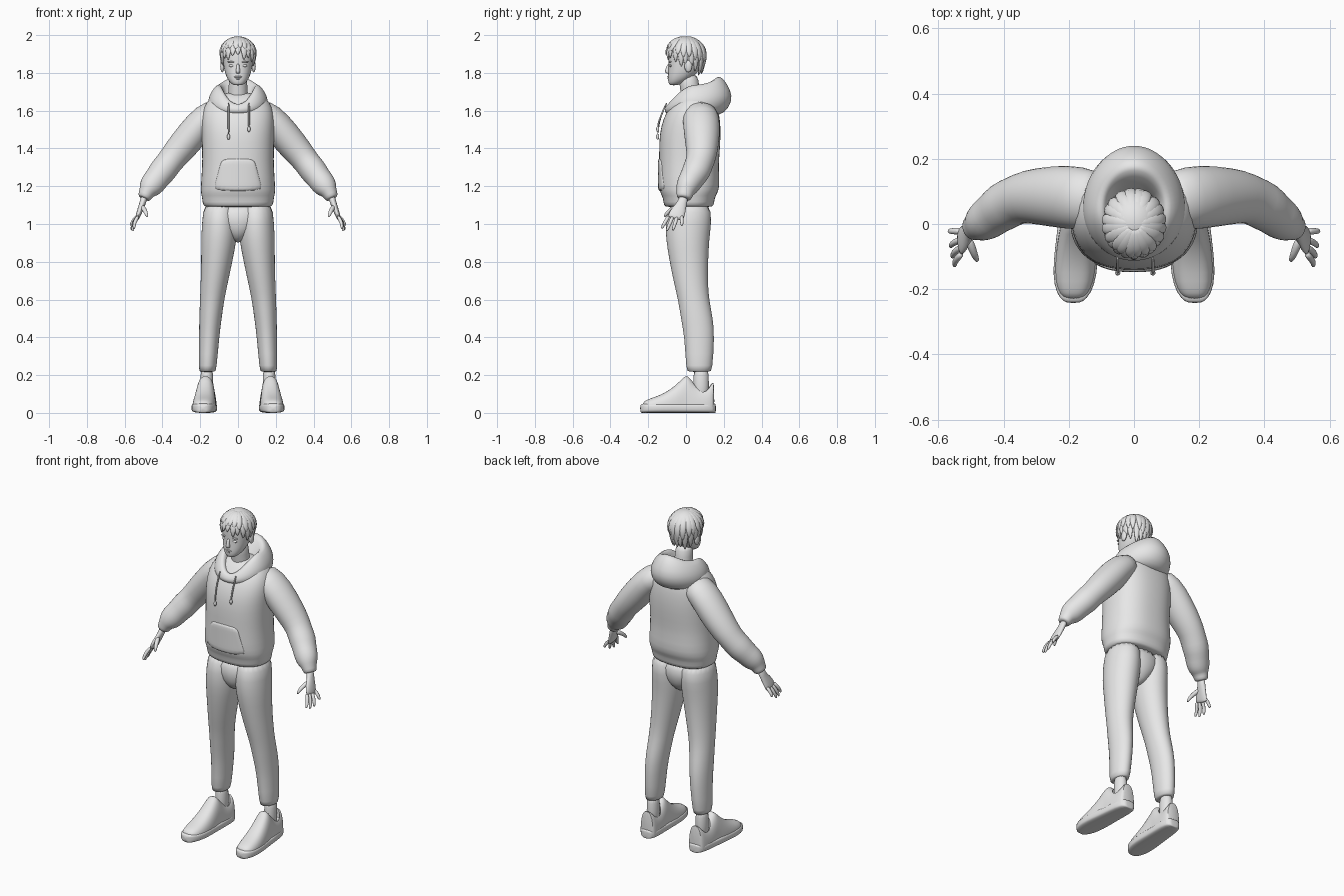
import bpy, bmesh, math, random
from mathutils import Vector

random.seed(4)
if "Cube" in bpy.data.objects:
    bpy.data.objects.remove(bpy.data.objects["Cube"])

grey = bpy.data.materials.new("plain_grey")
grey.use_nodes = True
grey.diffuse_color = (.8, .8, .8, 1)
grey.node_tree.nodes["Principled BSDF"].inputs["Base Color"].default_value = (.8, .8, .8, 1)


def finish(name, bm, mirror=False, level=1):
    """Turn a bmesh into a smooth, optionally mirrored object."""
    bmesh.ops.recalc_face_normals(bm, faces=bm.faces)
    mesh = bpy.data.meshes.new(name)
    bm.to_mesh(mesh)
    bm.free()
    mesh.materials.append(grey)
    mesh.shade_smooth()
    obj = bpy.data.objects.new(name, mesh)
    bpy.context.collection.objects.link(obj)
    if mirror:
        obj.modifiers.new("mirror", 'MIRROR').use_mirror_merge = False
    if level:
        sub = obj.modifiers.new("smooth", 'SUBSURF')
        sub.levels = sub.render_levels = level
    return obj


def skin(name, rings, closed=False, **options):
    """Bridge rings of points; cap the ends unless the rings close on themselves."""
    bm = bmesh.new()
    loops = [[bm.verts.new(p) for p in ring] for ring in rings]
    n = len(loops[0])
    pairs = list(zip(loops, loops[1:]))
    if closed:
        pairs.append((loops[-1], loops[0]))
    else:
        bm.faces.new(loops[0])
        bm.faces.new(loops[-1])
    for a, b in pairs:
        for i in range(n):
            j = (i + 1) % n
            bm.faces.new((a[i], a[j], b[j], b[i]))
    return finish(name, bm, **options)


def power(value, exponent):
    return math.copysign(abs(value) ** exponent, value)


def angles(n):
    return [math.tau * i / n for i in range(n)]


def loft(name, stations, n=16, squareness=2, flat=False, side=(0, 1, 0), **options):
    """Oval rings along a path; each station is x, y, z, thickness, width along side."""
    centres = [Vector(s[:3]) for s in stations]
    rings = []
    for i, (c, s) in enumerate(zip(centres, stations)):
        t = Vector((0, 0, 1))
        if not flat:
            t = (centres[min(i + 1, len(centres) - 1)] - centres[max(i - 1, 0)]).normalized()
        v = Vector(side)
        v = (v - t * t.dot(v)).normalized()
        u = v.cross(t)
        e = 2 / squareness
        rings.append([c + u * s[3] * power(math.cos(a), e) + v * s[4] * power(math.sin(a), e)
                      for a in angles(n)])
    return skin(name, rings, **options)


def column(name, rows, **options):
    """Upright loft on the centre line; each row is z, y, half width, half depth."""
    return loft(name, [(0, y, z, a, b) for z, y, a, b in rows], flat=True, **options)


def ball(name, place, size, mirror=False):
    bm = bmesh.new()
    bmesh.ops.create_uvsphere(bm, u_segments=20, v_segments=14, radius=1)
    bmesh.ops.scale(bm, vec=size, verts=bm.verts)
    bmesh.ops.translate(bm, vec=place, verts=bm.verts)
    return finish(name, bm, mirror, 0)


# Hoodie body with gathered hem
column("hoodie_body", [
    (1.09, .015, .165, .115), (1.093, .015, .187, .133), (1.14, .015, .19, .137),
    (1.16, .015, .197, .15), (1.2, .018, .198, .163), (1.3, .015, .19, .157),
    (1.38, .018, .19, .161), (1.48, .022, .193, .163), (1.56, .03, .195, .15),
    (1.62, .04, .182, .128), (1.66, .045, .155, .095), (1.7, .045, .1, .06)],
    n=32, squareness=2.4)

# Front pocket hugging the body
pocket = []
for i in range(6):
    z, w = 1.17 + .036 * i, .135 - .01 * i
    xs = [w * k / 5 for k in range(-5, 6)]
    arc = [(x, .016 - .16 * (1 - abs(x / .193) ** 2.4) ** .42, z) for x in xs]
    pocket.append([(x, y - .004, z) for x, y, z in arc] +
                  [(x, y + .012, z) for x, y, z in reversed(arc)])
skin("hoodie_pocket", pocket)

# Sleeves with bunched forearm and cuff
loft("sleeves", [
    (.09, .07, 1.6, .075, .085), (.17, .08, 1.565, .08, .1), (.245, .085, 1.47, .086, .096),
    (.33, .085, 1.37, .077, .082), (.365, .072, 1.325, .07, .075), (.4, .055, 1.28, .075, .077),
    (.425, .035, 1.247, .066, .068), (.45, .015, 1.215, .068, .065), (.472, 0, 1.185, .058, .056),
    (.483, -.005, 1.168, .041, .045), (.497, -.011, 1.138, .037, .041),
    (.499, -.012, 1.134, .024, .028)], n=20, mirror=True)

# Hood lying behind the neck: one cross-section each for back, side and front
back = [(.07, 1.66), (.1, 1.7), (.15, 1.77), (.18, 1.79), (.217, 1.745),
        (.25, 1.68), (.23, 1.615), (.18, 1.57), (.1, 1.58)]
flank = [(.06, 1.63), (.07, 1.67), (.082, 1.72), (.1, 1.745), (.13, 1.72),
         (.153, 1.68), (.162, 1.64), (.15, 1.58), (.08, 1.58)]
front = [(.03, 1.6), (.05, 1.61), (.07, 1.625), (.085, 1.637), (.1, 1.632),
         (.112, 1.615), (.116, 1.6), (.105, 1.58), (.05, 1.57)]
hood = []
for a in angles(32):
    c, s = math.cos(a), math.sin(a)
    end, shift = (back, -.05) if c > 0 else (front, .05)
    hood.append([(fr * s, .05 + c * (r + shift), fz + (z - fz) * c * c)
                 for (r, z), (fr, fz) in zip(end, flank)])
skin("hood", hood, closed=True)

# Drawstrings with end tips
for name, x, low in (("right_drawstring", -.05, 1.47), ("left_drawstring", .058, 1.51)):
    loft(name, [(x, -.1, 1.645, .005, .005), (x, -.122, 1.6, .005, .005),
                (x, -.145, 1.54, .005, .005), (x, -.15, low, .005, .005)], n=8)
    ball(name + "_tip", (x, -.15, low - .008), (.008, .008, .016))

# Trousers
column("trouser_seat", [(.9, .01, .02, .05), (.95, .012, .08, .095), (1, .015, .14, .114),
                        (1.12, .018, .17, .115)], n=24)
loft("trouser_legs", [
    (.095, .02, 1.13, .09, .115), (.097, .013, 1, .094, .123), (.101, .008, .92, .096, .116),
    (.112, .015, .8, .083, .103), (.127, .027, .68, .072, .09), (.137, .04, .6, .065, .083),
    (.146, .058, .5, .06, .086), (.153, .072, .4, .054, .08), (.162, .07, .222, .048, .07),
    (.162, .07, .217, .04, .058)], n=20, flat=True, mirror=True)
loft("ankles", [(.165, .08, z, .035, .042) for z in (.06, .14, .26)], flat=True, mirror=True)


# Shoes: sections along the foot, each as y, half width, height
def shoe_part(name, rows, roundness):
    rings = []
    for y, w, h in rows:
        ring = []
        for a in angles(24):
            c, s = math.cos(a), math.sin(a)
            z = .03 + ((h - .03) * power(s, roundness) if s > 0 else .03 * power(s, .4))
            ring.append((.172 - .06 * y + w * power(c, .75), y, z))
        rings.append(ring)
    return skin(name, rings, mirror=True)


upper = shoe_part("shoe_uppers", [
    (-.232, .025, .05), (-.215, .046, .067), (-.18, .059, .08), (-.12, .064, .1),
    (-.05, .06, .148), (-.01, .054, .195), (.01, .053, .2), (.035, .054, .165),
    (.07, .054, .135), (.11, .053, .138), (.14, .048, .163), (.15, .038, .163)], .9)
shoe_part("shoe_soles", [
    (-.243, .02, .045), (-.23, .042, .05), (-.19, .063, .05), (-.12, .07, .05),
    (-.03, .063, .05), (.06, .059, .05), (.13, .054, .05), (.155, .035, .05),
    (.158, .02, .045)], .4)
opening = loft("opening_cutter", [(.167, .085, z, .041, .055) for z in (.1, .11, .2, .3)],
               flat=True, mirror=True)
opening.hide_render = True
cut = upper.modifiers.new("opening", 'BOOLEAN')
cut.object, cut.operation = opening, 'DIFFERENCE'
bpy.ops.object.select_all(action='DESELECT')
upper.select_set(True)
bpy.context.view_layer.objects.active = upper
bpy.ops.object.convert(target='MESH')
bpy.ops.object.shade_smooth_by_angle(angle=math.radians(40))
bpy.data.objects.remove(opening)

# Hands: palm, four fingers and thumb
loft("palms", [(.493, -.01, 1.15, .021, .027), (.505, -.02, 1.11, .017, .025),
               (.518, -.038, 1.075, .016, .04), (.531, -.054, 1.038, .013, .045),
               (.534, -.057, 1.026, .009, .041)], n=12, mirror=True)
fingers = {"index": (-.09, .55, -.13, .975), "middle": (-.068, .557, -.103, .962),
           "ring": (-.045, .563, -.07, .965), "little": (-.022, .567, -.022, .99)}
for name, (y, tx, ty, tz) in fingers.items():
    base, tip = Vector((.527, y, 1.045)), Vector((tx, ty, tz))
    path = [(0, .011), (.45, .011), (.8, .009), (1, .006)]
    loft(name + "_fingers", [(*(base.lerp(tip, f) + Vector((.035 * f * (1 - f), 0, 0))), r, r)
                             for f, r in path], n=8, mirror=True)
loft("thumbs", [(.51, -.04, 1.095, .014, .014), (.497, -.075, 1.078, .014, .014),
                (.487, -.1, 1.06, .011, .011), (.48, -.115, 1.037, .007, .007)],
     n=8, side=(1, 0, 0), mirror=True)

# Neck and head
column("neck", [(1.58, .04, .06, .06), (1.66, .03, .054, .054), (1.73, .018, .05, .052),
                (1.8, .01, .05, .055)])
column("head", [
    (1.734, -.065, .02, .02), (1.742, -.058, .036, .034), (1.765, -.038, .055, .058),
    (1.8, -.016, .07, .079), (1.84, -.004, .077, .088), (1.88, 0, .082, .094),
    (1.93, 0, .08, .092), (1.97, 0, .06, .07), (1.985, 0, .03, .04)], n=24, squareness=2.2)

# Face
loft("nose", [(0, -.09, 1.85, .008, .008), (0, -.097, 1.825, .009, .011),
              (0, -.1, 1.805, .014, .014), (0, -.094, 1.796, .011, .01)], n=10, flat=True)
ball("upper_lip", (0, -.091, 1.779), (.021, .009, .005))
ball("lower_lip", (0, -.088, 1.77), (.018, .009, .006))
ball("eyes", (.033, -.081, 1.838), (.016, .008, .007), mirror=True)
ball("brows", (.034, -.084, 1.858), (.021, .008, .004), mirror=True)
ball("ears", (.083, .012, 1.835), (.011, .02, .032), mirror=True)

# Hair: a scalp and tapered locks falling from the crown
ball("scalp", (0, .006, 1.9), (.094, .098, .094))
for layer, reach in enumerate((0, -.45)):
    for k, phi in enumerate(angles(20)):
        phi += layer * .16 + random.uniform(-.06, .06)
        end = 2.08 + .4 * math.sin(phi) + reach + random.uniform(-.13, .1)
        lock = []
        for f, width in ((0, .012), (.3, .02), (.6, .022), (.85, .016), (1, .003)):
            theta = .1 + (end - .1) * f
            r = math.sin(theta) if theta < 1.57 else 1 - .28 * (theta - 1.57)
            r += .03 * layer
            z = 1.895 + math.cos(theta) * (.095 if theta < 1.57 else .14)
            lock.append((.094 * r * math.cos(phi), .106 * r * math.sin(phi), z,
                         .002 + width * .35, width))
        loft("hair_lock", lock, n=8, side=(-math.sin(phi), math.cos(phi), 0))
